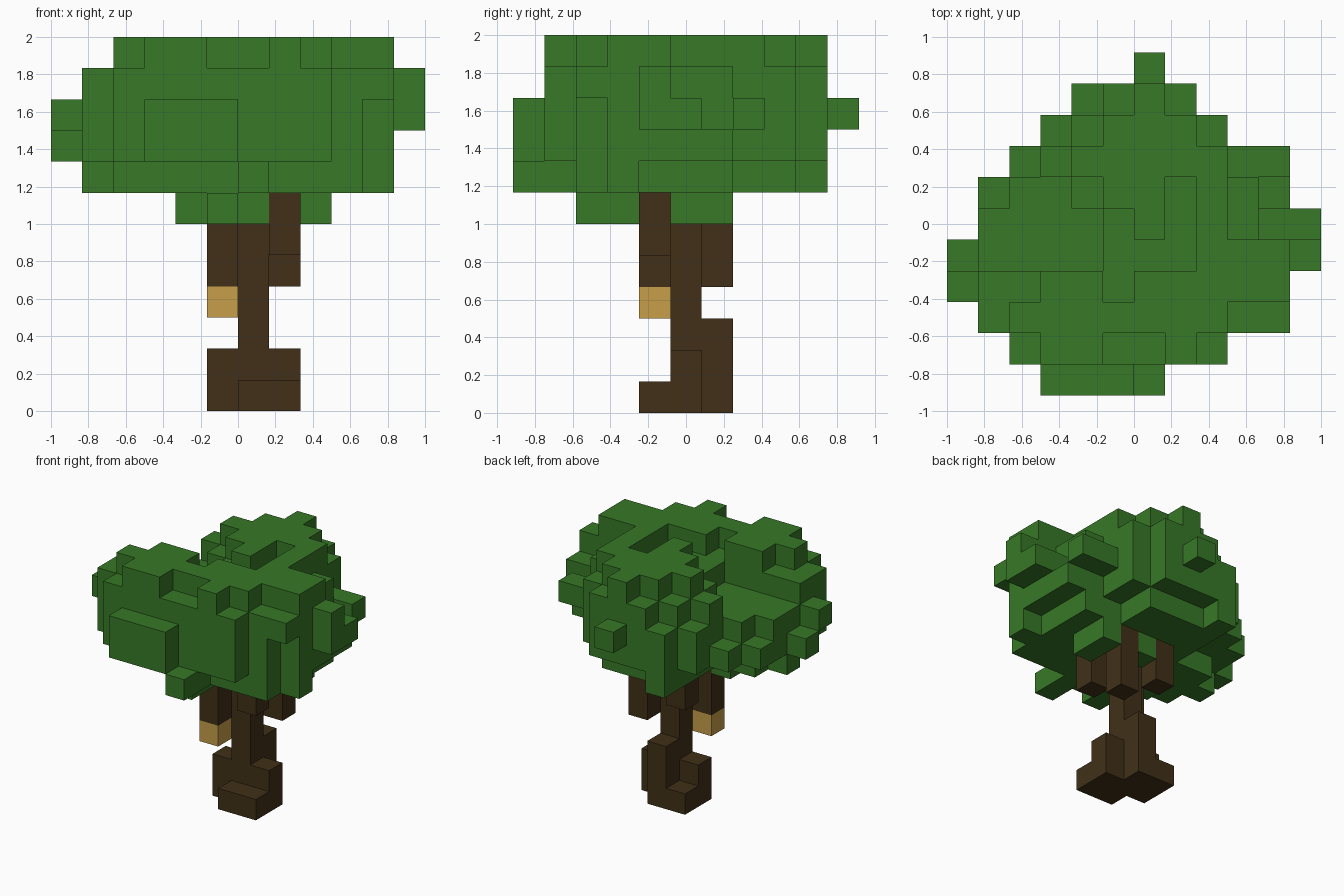
import bpy
import bmesh
from itertools import product
from mathutils import Vector

start_cube = bpy.data.objects.get("Cube")
if start_cube:
    bpy.data.objects.remove(start_cube, do_unlink=True)

BLOCK = 1 / 6
CORNER = Vector((-6, -5.5, 0))


def make_material(name, colour):
    material = bpy.data.materials.new(name)
    material.use_nodes = True
    material.diffuse_color = (*colour, 1)
    shader = material.node_tree.nodes["Principled BSDF"]
    shader.inputs["Base Color"].default_value = (*colour, 1)
    shader.inputs["Roughness"].default_value = 0.9
    return material


def box(low, high=None):
    """All block cells from low to high, both included; one cell if no high."""
    return set(product(*(range(a, b + 1) for a, b in zip(low, high or low))))


def build_blocks(name, cells, material):
    """Make one mesh holding only the outer faces of a set of block cells."""
    bm = bmesh.new()
    for cell in cells:
        for axis, side in product(range(3), (0, 1)):
            neighbour = list(cell)
            neighbour[axis] += 1 if side else -1
            if tuple(neighbour) in cells:
                continue
            u, v = (axis + 1) % 3, (axis + 2) % 3
            ring = []
            for du, dv in ((0, 0), (1, 0), (1, 1), (0, 1)):
                point = Vector(cell)
                point[axis] += side
                point[u] += du
                point[v] += dv
                ring.append(bm.verts.new((point + CORNER) * BLOCK))
            bm.faces.new(ring if side else ring[::-1])
    bmesh.ops.remove_doubles(bm, verts=bm.verts, dist=BLOCK / 100)
    mesh = bpy.data.meshes.new(name)
    bm.to_mesh(mesh)
    bm.free()
    mesh.materials.append(material)
    part = bpy.data.objects.new(name, mesh)
    bpy.context.scene.collection.objects.link(part)
    return part


leaf_green = make_material("leaf green", (0.038, 0.19, 0.02))
bark_brown = make_material("bark brown", (0.052, 0.03, 0.009))
honey_tan = make_material("honey tan", (0.57, 0.345, 0.067))

# Trunk with spreading roots
trunk = box((6, 5, 0), (6, 5, 7))
trunk |= box((6, 4, 0), (7, 4, 0)) | box((5, 6, 0))
trunk |= box((5, 5, 0), (7, 5, 1)) | box((6, 6, 0), (6, 6, 2))

# Four branches hanging below the crown
for x, y, lowest in ((5, 4, 4), (7, 6, 4), (7, 4, 5), (5, 6, 5)):
    trunk |= box((x, y, lowest), (x, y, 7))
build_blocks("trunk", trunk, bark_brown)

# Pale block under one branch
build_blocks("hanging_block", box((5, 4, 3)), honey_tan)

# Front clump with a small cross on top
crown = box((3, 1, 8), (4, 3, 11)) | box((2, 2, 8), (5, 2, 11))
crown |= box((2, 1, 8), (5, 3, 10)) | box((1, 2, 8), (6, 3, 10))
crown |= box((3, 0, 8), (5, 0, 9)) | box((0, 3, 9))

# Low shoulder behind the front clump
crown |= box((1, 4, 8), (4, 5, 9)) | box((2, 6, 8), (4, 6, 9))
crown |= box((2, 3, 7), (5, 5, 7)) | box((1, 4, 7))
crown |= box((0, 4, 8)) | box((1, 6, 8)) | box((2, 7, 8))

# Side clump with long arms on top
crown |= box((7, 1, 8), (7, 1, 11)) | box((6, 2, 7), (8, 2, 11))
crown |= box((6, 3, 7), (10, 3, 11)) | box((8, 4, 8), (10, 4, 11))
crown |= box((8, 5, 7), (8, 6, 11)) | box((6, 1, 8), (8, 1, 10))
crown |= box((5, 2, 8), (9, 6, 10)) | box((6, 2, 7), (9, 6, 7))
crown |= box((11, 4, 9), (11, 4, 10)) | box((10, 5, 8), (10, 5, 9))
crown |= box((9, 7, 9), (10, 7, 9)) | box((6, 0, 7), (6, 1, 7))
crown |= box((10, 2, 10)) | box((11, 5, 9)) | box((10, 6, 8))

# Back clump with a diamond on top
crown |= box((6, 5, 9), (6, 9, 11)) | box((5, 6, 9), (6, 8, 11))
crown |= box((4, 7, 9), (8, 7, 11)) | box((7, 8, 11))
crown |= box((5, 5, 8), (7, 9, 10)) | box((4, 6, 8), (8, 8, 10))
crown |= box((3, 7, 8), (3, 7, 10)) | box((3, 8, 8), (8, 8, 9))
crown |= box((4, 6, 7), (7, 8, 7)) | box((4, 9, 7), (4, 9, 9))
crown |= box((6, 10, 9))

# Low tufts under the crown
crown |= box((5, 2, 6), (5, 3, 6)) | box((8, 5, 6), (8, 6, 6))
crown |= box((4, 4, 6)) | box((6, 4, 6)) | box((6, 6, 6))
build_blocks("leaf_crown", crown - trunk, leaf_green)
